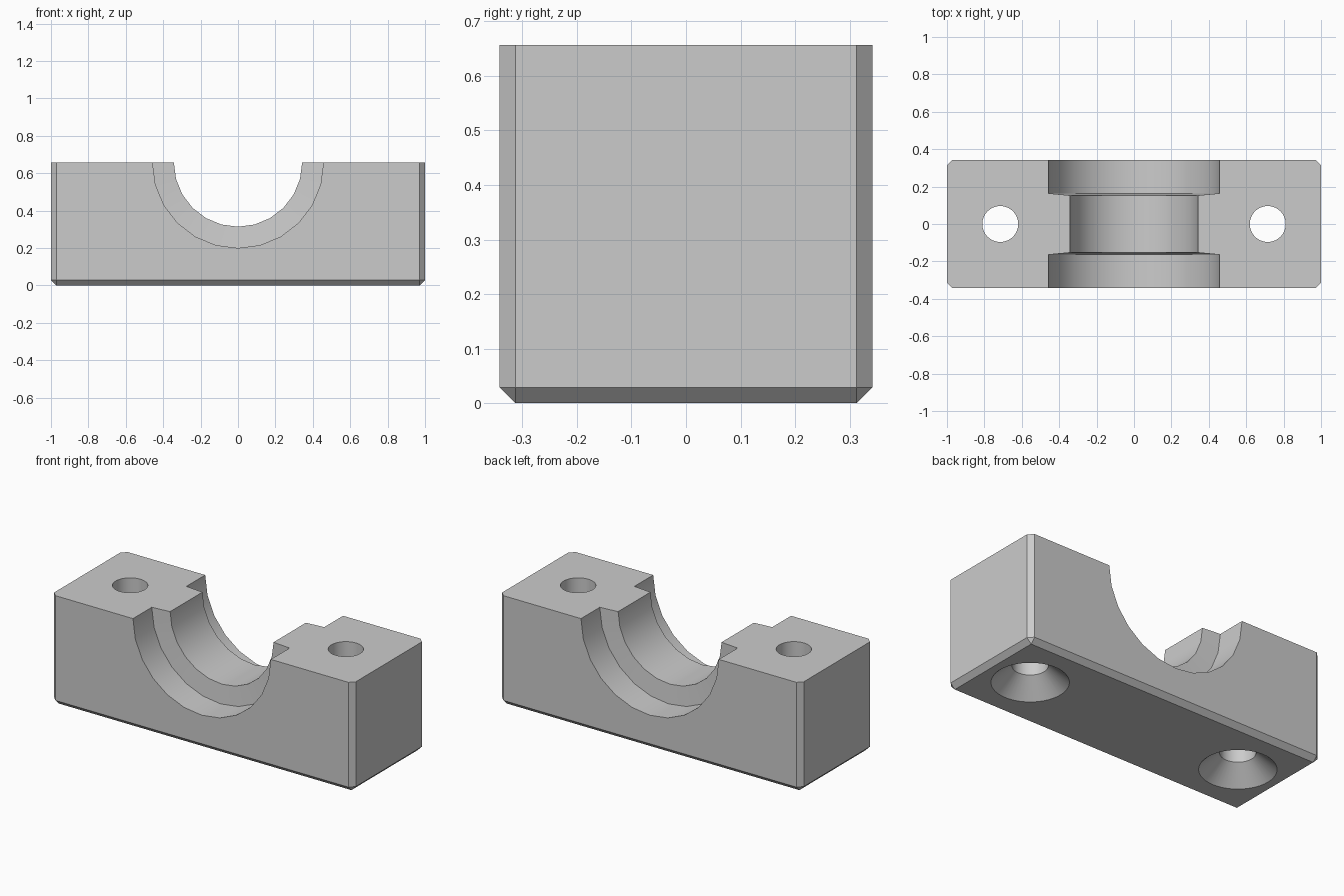
import bpy
import bmesh
from math import cos, sin, tau, radians

if "Cube" in bpy.data.objects:
    bpy.data.objects.remove(bpy.data.objects["Cube"], do_unlink=True)

HALF_X, HALF_Y, HEIGHT = 1.0, 0.342, 0.657
CHAMFER = 0.029

grey = bpy.data.materials.new("light_grey")
grey.use_nodes = True
colour = (0.6, 0.6, 0.6, 1)
grey.diffuse_color = colour
grey.node_tree.nodes["Principled BSDF"].inputs["Base Color"].default_value = colour


def make_object(name, bm):
    bmesh.ops.recalc_face_normals(bm, faces=bm.faces[:])
    mesh = bpy.data.meshes.new(name)
    bm.to_mesh(mesh)
    bm.free()
    mesh.materials.append(grey)
    obj = bpy.data.objects.new(name, mesh)
    bpy.context.scene.collection.objects.link(obj)
    return obj


def lathe(name, profile, sides, place):
    """Closed solid of revolution from (radius, distance along axis) pairs."""
    bm = bmesh.new()
    rings = [[bm.verts.new(place(r * cos(tau * i / sides), r * sin(tau * i / sides), h))
              for i in range(sides)] for r, h in profile]
    for a, b in zip(rings, rings[1:]):
        for i in range(sides):
            j = (i + 1) % sides
            bm.faces.new((a[i], a[j], b[j], b[i]))
    bm.faces.new(rings[0])
    bm.faces.new(rings[-1])
    return make_object(name, bm)


# Block with chamfered upright and bottom edges
bm = bmesh.new()
bmesh.ops.create_cube(bm, size=1)
for v in bm.verts:
    v.co = (v.co.x * 2 * HALF_X, v.co.y * 2 * HALF_Y, (v.co.z + 0.5) * HEIGHT)
edges = [e for e in bm.edges if any(v.co.z < 0.01 for v in e.verts)]
bmesh.ops.bevel(bm, geom=edges, offset=CHAMFER, offset_type='OFFSET',
                segments=1, profile=0.5, affect='EDGES')
block = make_object("clamp_block", bm)

# Half-round bore with a narrower rib in the middle
bore = lathe("bore_cutter",
             [(0.457, -0.5), (0.457, -0.164), (0.343, -0.153),
              (0.343, 0.153), (0.457, 0.164), (0.457, 0.5)],
             24, lambda a, b, h: (a, h, HEIGHT + b))

# Countersunk bolt holes
cutters = [bore]
for side, x in (("left", 0.715), ("right", -0.715)):
    cutters.append(lathe(side + "_bolt_hole_cutter",
                         [(0.227, -0.018), (0.096, 0.1), (0.096, 0.8)],
                         48, lambda a, b, h: (x + a, b, h)))

for cutter in cutters:
    cutter.hide_render = True
    mod = block.modifiers.new(cutter.name, 'BOOLEAN')
    mod.operation = 'DIFFERENCE'
    mod.solver = 'EXACT'
    mod.object = cutter

# Bake the cuts and remove the cutters
bpy.context.view_layer.update()
depsgraph = bpy.context.evaluated_depsgraph_get()
block_mesh = bpy.data.meshes.new_from_object(block.evaluated_get(depsgraph))
block.modifiers.clear()
block.data = block_mesh
for cutter in cutters:
    bpy.data.objects.remove(cutter, do_unlink=True)

# Smooth bores, crisp edges
bpy.ops.object.select_all(action='DESELECT')
block.select_set(True)
bpy.context.view_layer.objects.active = block
bpy.ops.object.shade_smooth_by_angle(angle=radians(30))
